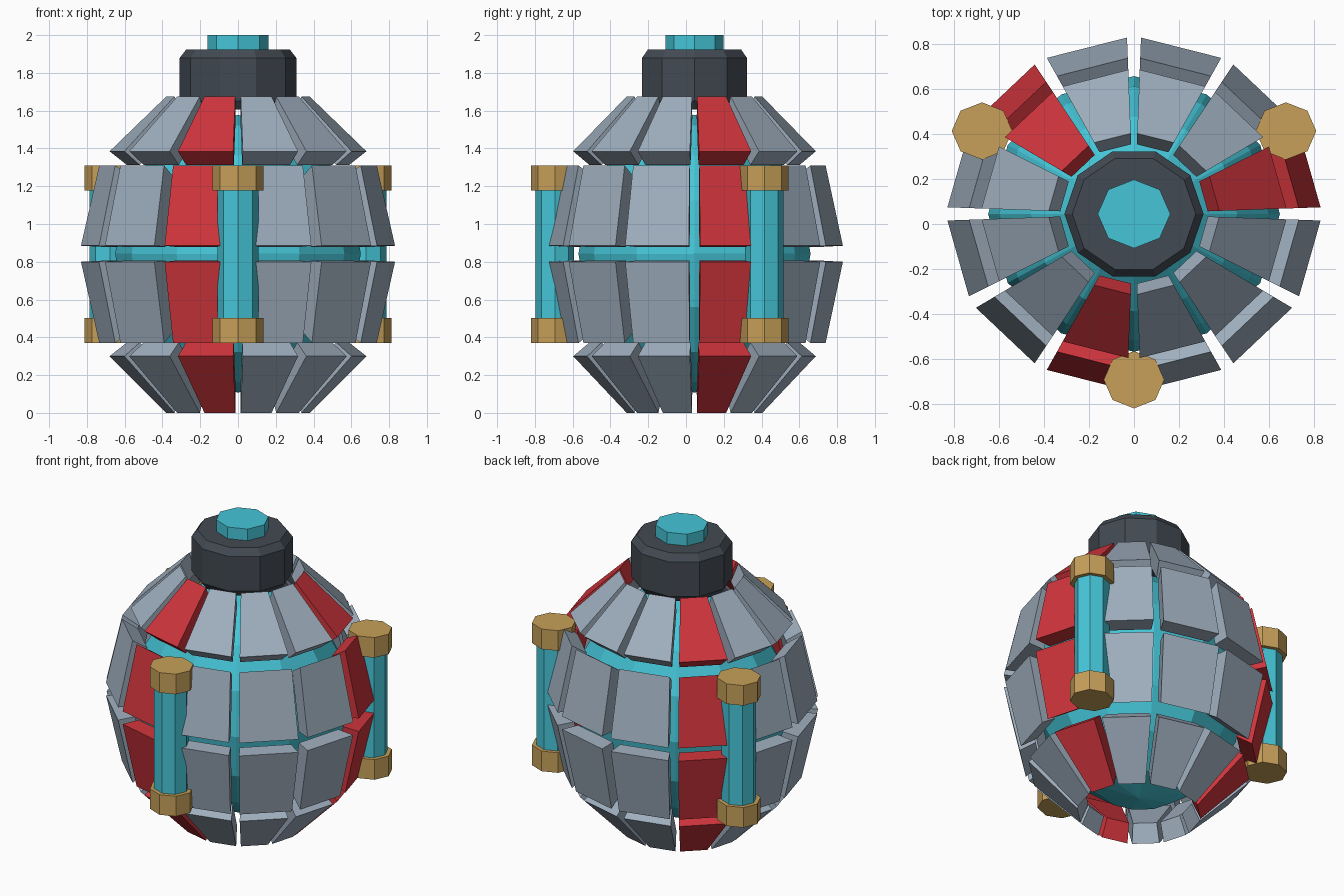
import bpy, bmesh, math
from mathutils import Matrix, Vector

cube = bpy.data.objects.get("Cube")
if cube:
    bpy.data.objects.remove(cube, do_unlink=True)

SQUASH, SHIFT = 0.945, 0.045   # body is slightly flattened front to back
MID = 0.8425                   # height of the body's centre
INNER = 0.865                  # plate inner surface, scaled towards the centre
SECTORS = 12
GAP = math.radians(2.15)


def material(name, rgb):
    m = bpy.data.materials.new(name)
    m.use_nodes = True
    m.diffuse_color = (*rgb, 1)
    m.node_tree.nodes["Principled BSDF"].inputs["Base Color"].default_value = (*rgb, 1)
    return m


grey = material("steel grey", (0.35, 0.43, 0.52))
red = material("red", (0.62, 0.035, 0.045))
teal = material("teal", (0.06, 0.56, 0.68))
gold = material("brass", (0.57, 0.35, 0.10))
dark = material("dark grey", (0.055, 0.068, 0.085))


def finish(name, bm, *mats):
    """Flatten, recentre and link a finished mesh."""
    bm.transform(Matrix.Translation((0, SHIFT, 0)) @ Matrix.Diagonal((1, SQUASH, 1, 1)))
    bmesh.ops.recalc_face_normals(bm, faces=bm.faces)
    mesh = bpy.data.meshes.new(name)
    bm.to_mesh(mesh)
    bm.free()
    for m in mats:
        mesh.materials.append(m)
    obj = bpy.data.objects.new(name, mesh)
    bpy.context.collection.objects.link(obj)
    return obj


def lathe(name, profile, sides, mat, center=(0, 0)):
    """Closed faceted solid from (radius, z) points, bottom to top."""
    bm = bmesh.new()
    rings = []
    for r, z in profile:
        angles = [math.tau * i / sides for i in range(sides)]
        rings.append([bm.verts.new((center[0] + r * math.cos(a),
                                    center[1] + r * math.sin(a), z)) for a in angles])
    for low, high in zip(rings, rings[1:]):
        for i in range(sides):
            j = (i + 1) % sides
            bm.faces.new((low[i], low[j], high[j], high[i]))
    bm.faces.new(rings[0][::-1])
    bm.faces.new(rings[-1])
    return finish(name, bm, mat)


def plate_row(name, low, high):
    """Ring of separate armour plates; every fourth one is red."""
    bm = bmesh.new()
    pivot = Vector((0, MID))
    outer = [Vector(low), Vector(high)]
    inner = [pivot + (p - pivot) * INNER for p in outer]
    section = [outer[0], outer[1], inner[1], inner[0]]
    for s in range(SECTORS):
        start = math.tau * s / SECTORS
        sides = []
        for a in (start + GAP, start + math.tau / SECTORS - GAP):
            sides.append([bm.verts.new((p.x * math.cos(a), p.x * math.sin(a), p.y))
                          for p in section])
        one, two = sides
        faces = [bm.faces.new(one), bm.faces.new(two[::-1])]
        for i in range(4):
            j = (i + 1) % 4
            faces.append(bm.faces.new((one[i], two[i], two[j], one[j])))
        for f in faces:
            f.material_index = 1 if s % 4 == 0 else 0
    return finish(name, bm, grey, red)


# Armour plates, two rows mirrored above and below the middle
plate_row("bottom_plates", (0.38, 0.0), (0.68, 0.30))
plate_row("lower_middle_plates", (0.735, 0.37), (0.832, 0.80))
plate_row("upper_middle_plates", (0.832, 0.885), (0.735, 1.31))
plate_row("top_plates", (0.68, 1.385), (0.38, 1.675))

# Inner core
core = bmesh.new()
bmesh.ops.create_uvsphere(core, u_segments=12, v_segments=8, radius=1)
core.transform(Matrix.Translation((0, 0, MID)) @ Matrix.Diagonal((0.65, 0.65, 0.735, 1)))
finish("core", core, teal)

# Collar and top button
lathe("collar", [(0.275, 1.605), (0.31, 1.65), (0.31, 1.878), (0.275, 1.923)], 10, dark)
lathe("top_button", [(0.162, 1.9), (0.162, 2.0)], 8, teal)

# Three tubes with end caps
for label, degrees in (("front", 270), ("left", 30), ("right", 150)):
    a = math.radians(degrees)
    c = (0.782 * math.cos(a), 0.782 * math.sin(a))
    lathe(label + "_tube", [(0.108, 0.45), (0.108, 1.25)], 8, teal, c)
    lathe(label + "_tube_lower_cap", [(0.135, 0.37), (0.135, 0.503)], 8, gold, c)
    lathe(label + "_tube_upper_cap", [(0.135, 1.177), (0.135, 1.31)], 8, gold, c)
